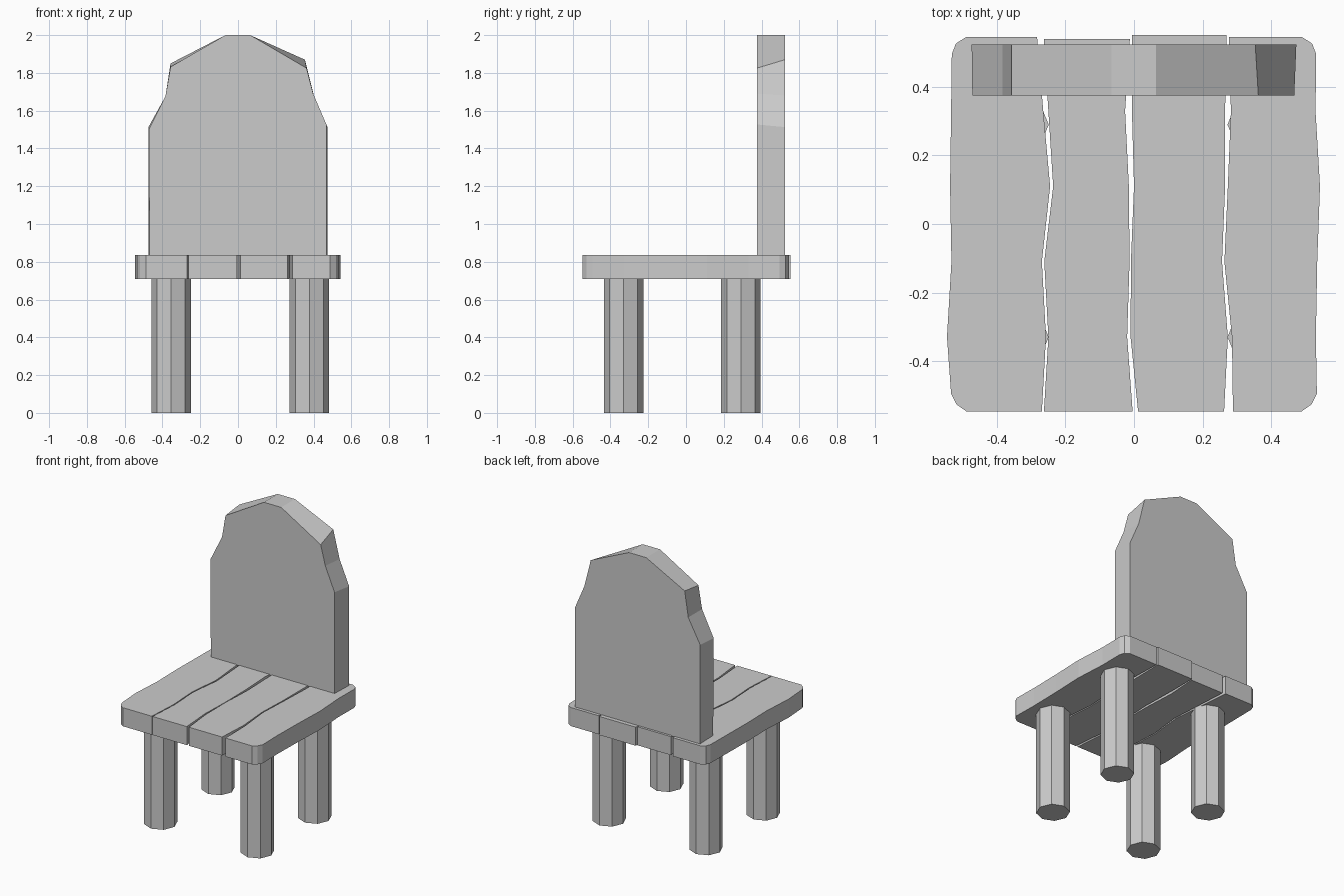
import bpy
import bmesh
from math import cos, sin, pi

if "Cube" in bpy.data.objects:
    bpy.data.objects.remove(bpy.data.objects["Cube"])


def loft(name, bottom, top):
    """Closed solid between two matching outlines."""
    bm = bmesh.new()
    a = [bm.verts.new(p) for p in bottom]
    b = [bm.verts.new(p) for p in top]
    bm.faces.new(a)
    bm.faces.new(b)
    n = len(a)
    for i in range(n):
        j = (i + 1) % n
        bm.faces.new((a[i], a[j], b[j], b[i]))
    bmesh.ops.recalc_face_normals(bm, faces=bm.faces)
    mesh = bpy.data.meshes.new(name)
    bm.to_mesh(mesh)
    bm.free()
    obj = bpy.data.objects.new(name, mesh)
    bpy.context.collection.objects.link(obj)
    return obj


def prism(name, outline, z0, z1):
    return loft(name, [(x, y, z0) for x, y in outline], [(x, y, z1) for x, y in outline])


# Octagonal legs
R = 0.105
for depth, y in (("front", -0.33), ("back", 0.29)):
    for side, x in (("left", -0.354), ("right", 0.378)):
        ring = [(x + R * cos(i * pi / 4), y + R * sin(i * pi / 4)) for i in range(8)]
        prism(f"{depth}_{side}_leg", ring, 0, 0.715)

# Wobbly seat planks: edge x positions sampled from back to front
ROWS = (0.33, 0.11, -0.11, -0.33)


def edge(xs, back):
    return list(zip(xs, (back, *ROWS, -0.548)))


def outer_edge(xs, s):
    """Outer plank side with clipped corners; s is -1 left, 1 right."""
    return ([(s * 0.49, 0.546), (s * 0.52, 0.527), (s * 0.532, 0.496)]
            + list(zip(xs, ROWS))
            + [(s * 0.534, -0.496), (s * 0.518, -0.527), (s * 0.488, -0.548)])


planks = [
    (outer_edge((-0.534, -0.537, -0.533, -0.546), -1),
     edge((-0.283, -0.265, -0.245, -0.269, -0.257, -0.269), 0.546)),
    (edge((-0.263, -0.25, -0.236, -0.262, -0.25, -0.263), 0.54),
     edge((-0.012, -0.026, -0.015, -0.013, -0.02, -0.004), 0.54)),
    (edge((-0.006, -0.006, 0.0, -0.009, -0.01, 0.012), 0.552),
     edge((0.27, 0.266, 0.266, 0.257, 0.274, 0.263), 0.552)),
    (edge((0.277, 0.283, 0.274, 0.264, 0.286, 0.289), 0.546),
     outer_edge((0.53, 0.543, 0.535, 0.531), 1)),
]
for i, (left, right) in enumerate(planks):
    prism(f"seat_plank_{i + 1}", left + right[::-1], 0.708, 0.835)

# Backrest slab: front and back outlines differ slightly
front = [(-0.468, 0.83), (-0.472, 1.5), (-0.384, 1.676), (-0.357, 1.832), (-0.066, 2),
         (0.064, 2), (0.363, 1.825), (0.398, 1.69), (0.468, 1.527), (0.468, 0.83)]
back = [(-0.474, 0.83), (-0.474, 1.513), (-0.384, 1.676), (-0.357, 1.85), (-0.066, 2),
        (0.064, 2), (0.354, 1.87), (0.402, 1.68), (0.474, 1.513), (0.474, 0.83)]
loft("backrest", [(x, 0.375, z) for x, z in front], [(x, 0.524, z) for x, z in back])
